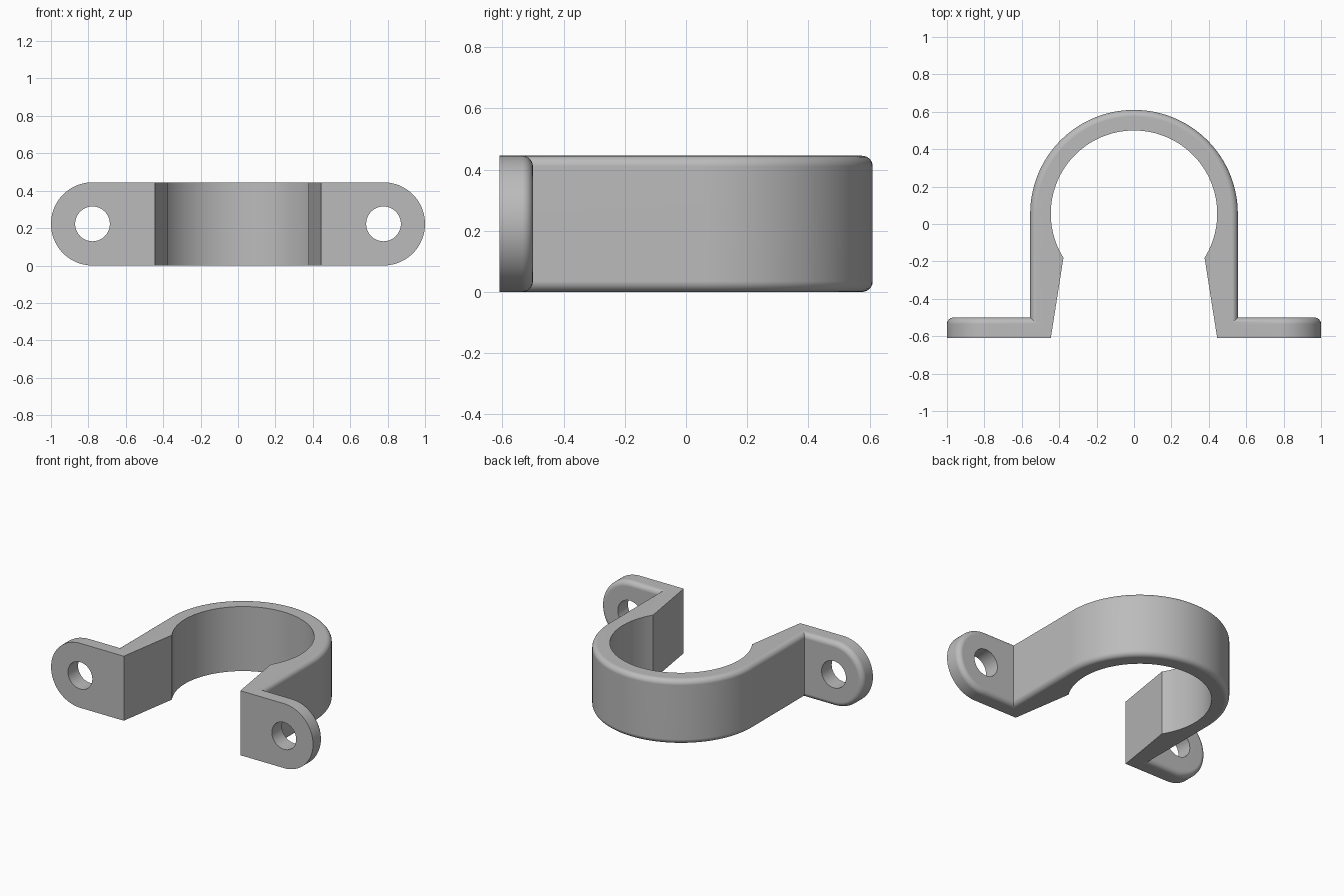
import bpy, bmesh
from math import sin, cos, pi, radians

old = bpy.data.objects.get("Cube")
if old:
    bpy.data.objects.remove(old, do_unlink=True)

HEIGHT = 0.445
FRONT, TAB_BACK = -0.61, -0.50
OUTER_R, INNER_R, CENTRE_Y = 0.555, 0.445, 0.055
FILLET = 0.035
HALF = HEIGHT / 2

grey = bpy.data.materials.new("plain grey")
grey.use_nodes = True
colour = (0.5, 0.5, 0.5, 1)
grey.diffuse_color = colour
grey.node_tree.nodes["Principled BSDF"].inputs["Base Color"].default_value = colour


def arc(cx, cy, r, start, end, steps):
    angles = [radians(start + (end - start) * i / steps) for i in range(steps + 1)]
    return [(cx + r * cos(a), cy + r * sin(a)) for a in angles]


def loft(name, rings):
    """Closed solid through rings with equal point counts."""
    bm = bmesh.new()
    loops = [[bm.verts.new(p) for p in ring] for ring in rings]
    n = len(loops[0])
    for a, b in zip(loops, loops[1:]):
        for i in range(n):
            j = (i + 1) % n
            bm.faces.new((a[i], a[j], b[j], b[i]))
    bm.faces.new(loops[0])
    bm.faces.new(loops[-1])
    bmesh.ops.recalc_face_normals(bm, faces=bm.faces)
    mesh = bpy.data.meshes.new(name)
    bm.to_mesh(mesh)
    bm.free()
    mesh.materials.append(grey)
    obj = bpy.data.objects.new(name, mesh)
    bpy.context.collection.objects.link(obj)
    return obj


def combine(target, tool, operation):
    bpy.context.view_layer.objects.active = target
    mod = target.modifiers.new("combine", "BOOLEAN")
    mod.operation, mod.solver, mod.object = operation, "EXACT", tool
    bpy.ops.object.modifier_apply(modifier=mod.name)
    bpy.data.objects.remove(tool, do_unlink=True)


# Quarter-round steps: (inset, distance below the rounded end)
steps = 6
rounding = [(FILLET * (1 - cos(t)), FILLET * (1 - sin(t)))
            for t in (pi / 2 * i / steps for i in range(steps + 1))]


# Strap: arched block with rounded top and bottom rims
def strap_ring(inset, z):
    r = OUTER_R - inset
    pts = [(r, FRONT)] + arc(0, CENTRE_Y, r, 0, 180, 72) + [(-r, FRONT)]
    return [(x, y, z) for x, y in pts]


clamp = loft("pipe_clamp",
             [strap_ring(d, h) for d, h in reversed(rounding)]
             + [strap_ring(d, HEIGHT - h) for d, h in rounding])


# Mounting tabs: half-round ends with rounded back rims
def tab_ring(side, inset, y):
    r = HALF - inset
    pts = [(0.47, HALF - r)] + arc(1 - HALF, HALF, r, -90, 90, 40) + [(0.47, HALF + r)]
    return [(side * x, y, z) for x, z in pts]


for side in (-1, 1):
    tab = loft("mounting_tab", [tab_ring(side, 0, FRONT)]
               + [tab_ring(side, d, TAB_BACK - h) for d, h in rounding])
    combine(clamp, tab, "UNION")

# Pipe opening: round bore with a flared mouth
mouth = arc(0, CENTRE_Y, INNER_R, -32, 212, 84)
opening = [(0.459, -0.7)] + mouth + [(-0.459, -0.7)]
cutter = loft("opening_cutter", [[(x, y, z) for x, y in opening] for z in (-0.1, HEIGHT + 0.1)])
combine(clamp, cutter, "DIFFERENCE")

# Screw holes
for side in (-1, 1):
    circle = arc(side * 0.778, HALF, 0.093, 0, 360, 40)[:-1]
    cutter = loft("hole_cutter", [[(x, y, z) for x, z in circle] for y in (-0.7, -0.4)])
    combine(clamp, cutter, "DIFFERENCE")

# Smooth curves with crisp corners
bpy.ops.object.select_all(action="DESELECT")
clamp.select_set(True)
bpy.context.view_layer.objects.active = clamp
bpy.ops.object.shade_smooth_by_angle(angle=radians(30))
weighted = clamp.modifiers.new("even shading", "WEIGHTED_NORMAL")
weighted.keep_sharp = True
